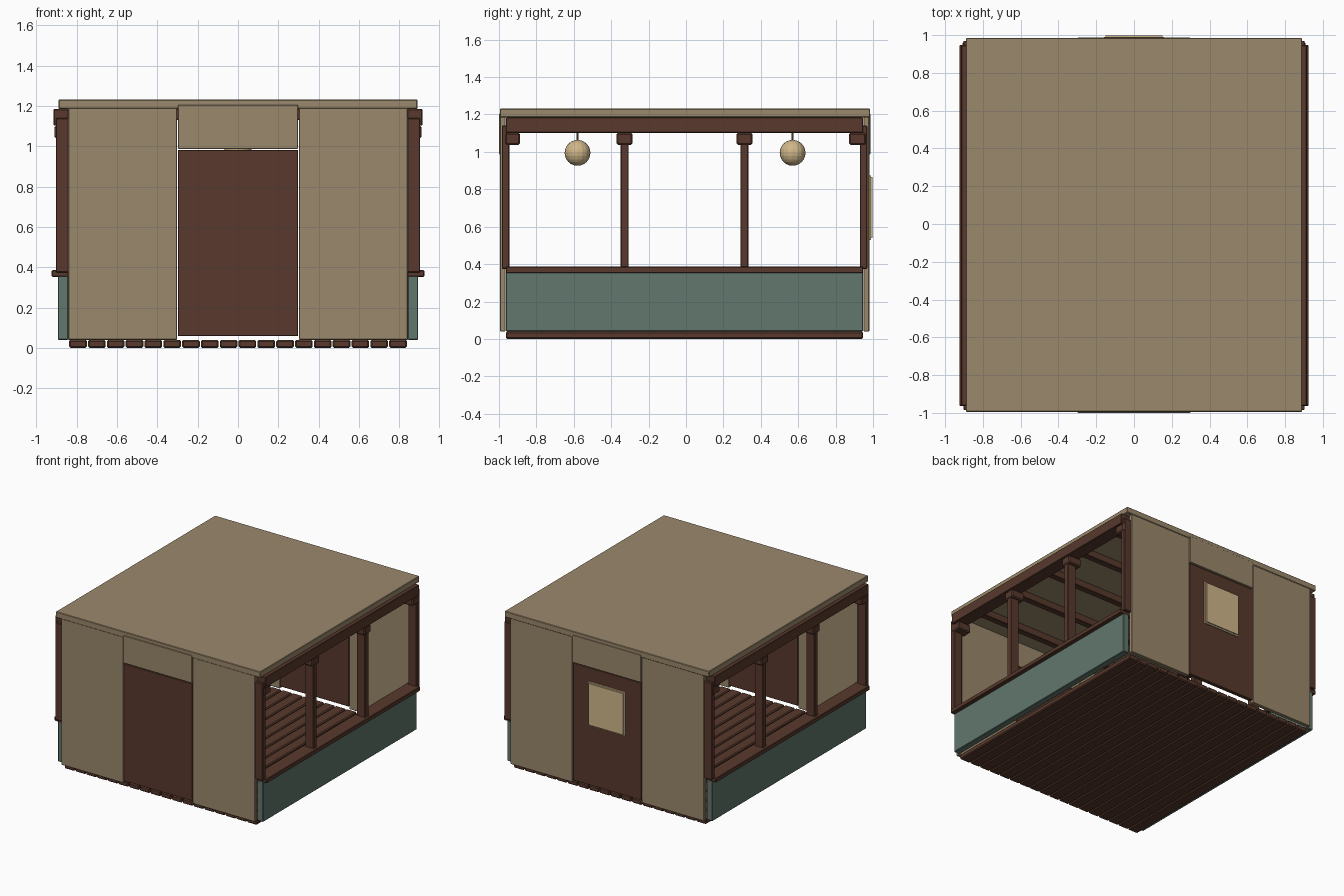
import bpy

if "Cube" in bpy.data.objects:
    bpy.data.objects.remove(bpy.data.objects["Cube"])


def material(name, r, g, b):
    lin = lambda c: ((c / 255 + 0.055) / 1.055) ** 2.4
    m = bpy.data.materials.new(name)
    m.diffuse_color = (lin(r), lin(g), lin(b), 1)
    m.use_nodes = True
    m.node_tree.nodes["Principled BSDF"].inputs["Base Color"].default_value = m.diffuse_color
    return m


PLASTER = material("tan_plaster", 155, 136, 108)
WOOD = material("dark_wood", 88, 57, 44)
GREEN = material("sage_green", 97, 119, 108)
PAPER = material("warm_paper", 208, 183, 138)
ROPE = material("brown_rope", 130, 98, 64)


def box(name, x, y, z, mat, bevel=0.004):
    """Box from (min, max) ranges with a small chamfer."""
    lo, hi = zip(x, y, z)
    bpy.ops.mesh.primitive_cube_add(
        size=1, location=[(a + b) / 2 for a, b in zip(lo, hi)])
    ob = bpy.context.object
    ob.name = name
    ob.scale = [abs(b - a) for a, b in zip(lo, hi)]
    bpy.ops.object.transform_apply(location=False, rotation=False, scale=True)
    ob.data.materials.append(mat)
    if bevel:
        mod = ob.modifiers.new("chamfer", "BEVEL")
        mod.width = bevel
        mod.segments = 1
    return ob


# Floor planks running front to back
N = 18
PITCH = 1.68 / N
for i in range(N):
    x0 = -0.84 + i * PITCH
    box("floor_plank", (x0 + 0.003, x0 + PITCH - 0.003), (-0.963, 0.947),
        (0, 0.04), WOOD, 0.007)

# Roof slab
box("roof", (-0.89, 0.89), (-0.995, 0.985), (1.185, 1.232), PLASTER)

# End walls: two panels, door and header at the front and back
for end, y in (("front", (-0.995, -0.965)), ("back", (0.95, 0.98))):
    for s in (-1, 1):
        box(end + "_wall_panel", sorted((s * 0.302, s * 0.842)), y,
            (0.04, 1.19), PLASTER, 0.003)
    box(end + "_door", (-0.298, 0.298), y, (0.058, 0.982), WOOD, 0.003)
    header_y = (-1.0, -0.967) if end == "front" else (0.952, 0.987)
    box(end + "_header", (-0.298, 0.298), header_y, (0.987, 1.205), PLASTER, 0.003)

# Paper window on the back door
box("back_door_window", (-0.16, 0.16), (0.98, 0.989), (0.53, 0.875), PAPER, 0)
box("back_door_window_pane", (-0.15, 0.15), (0.989, 0.998), (0.54, 0.865), PAPER, 0)

# Open sides: wainscot, sill, posts with capitals, top beam
POSTS = [((-0.985, -0.945), (-0.967, -0.888)),
         ((-0.35, -0.307), (-0.371, -0.286)),
         ((0.291, 0.334), (0.27, 0.355)),
         ((0.93, 0.97), (0.872, 0.963))]
for s in (-1, 1):
    def side(a, b):
        return sorted((s * a, s * b))
    box("side_wainscot", side(0.842, 0.893), (-0.963, 0.947), (0.04, 0.358), GREEN)
    box("side_sill", side(0.81, 0.924), (-0.963, 0.947), (0.352, 0.386), WOOD)
    box("side_top_beam", side(0.81, 0.915), (-0.963, 0.947), (1.102, 1.184), WOOD)
    for post_y, cap_y in POSTS:
        box("side_post", side(0.83, 0.903), post_y, (0.375, 1.14), WOOD)
        box("post_capital", side(0.795, 0.909), cap_y, (1.038, 1.102), WOOD, 0.008)

# Ceiling rafters spanning side to side
for i in range(5):
    y = -0.768 + i * 0.38
    box("ceiling_rafter", (-0.82, 0.82), (y - 0.025, y + 0.025), (1.13, 1.187), WOOD)

# Hanging round lanterns
for y in (-0.58, 0.57):
    bpy.ops.mesh.primitive_uv_sphere_add(
        segments=16, ring_count=12, radius=0.069, location=(0, y, 0.995))
    lantern = bpy.context.object
    lantern.name = "lantern"
    lantern.data.materials.append(PAPER)
    bpy.ops.mesh.primitive_cylinder_add(
        vertices=8, radius=0.005, depth=0.13, location=(0, y, 1.122))
    cord = bpy.context.object
    cord.name = "lantern_cord"
    cord.data.materials.append(ROPE)
